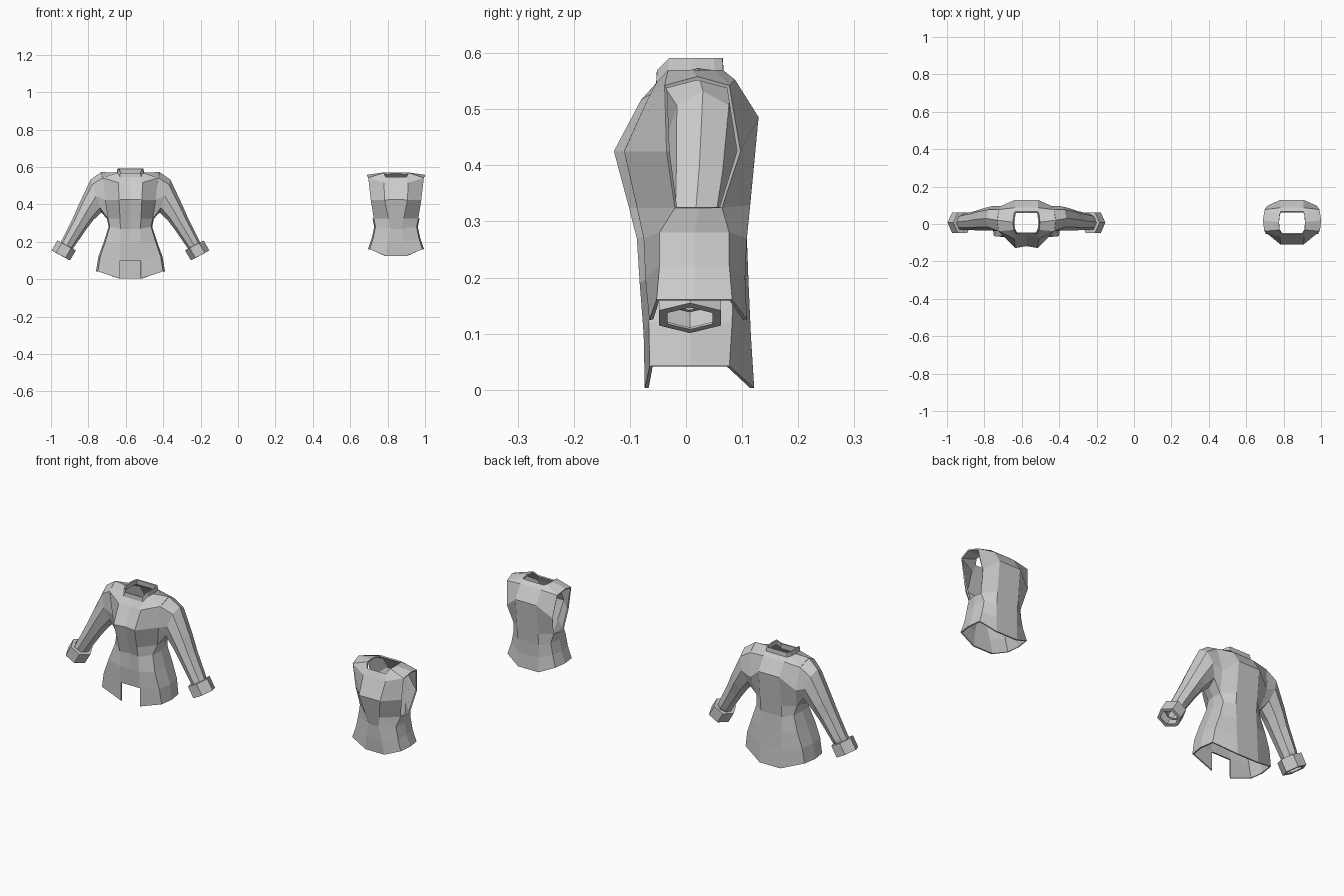
import bpy, bmesh
from math import cos, sin, pi

if "Cube" in bpy.data.objects:
    bpy.data.objects.remove(bpy.data.objects["Cube"])


def make(name, rings, x, closed=False, skip=(), thick=0.007):
    """Skin half-rings of points into a mirrored thin cloth shell centred on x."""
    bm = bmesh.new()
    rows = [[bm.verts.new(p) for p in r] for r in rings]
    n = len(rows[0])
    for i in range(len(rows) - 1):
        for j in range(n if closed else n - 1):
            if (i, j) not in skip:
                k = (j + 1) % n
                bm.faces.new((rows[i][j], rows[i][k], rows[i + 1][k], rows[i + 1][j]))
    bmesh.ops.delete(bm, geom=[v for v in bm.verts if not v.link_faces], context='VERTS')
    bmesh.ops.recalc_face_normals(bm, faces=bm.faces)
    me = bpy.data.meshes.new(name)
    bm.to_mesh(me)
    bm.free()
    ob = bpy.data.objects.new(name, me)
    bpy.context.collection.objects.link(ob)
    ob.location.x = x
    ob.modifiers.new("Mirror", 'MIRROR').merge_threshold = 0.0005
    s = ob.modifiers.new("Thickness", 'SOLIDIFY')
    s.thickness = thick
    s.offset = 0


def level(zf, zs, zb, w, yf, ys, yt, yb, panel=.055, grow=1):
    """Half ring: front z, side z, back z, half width, then y of front, side front, side back, back."""
    yf *= grow
    f, b = .95 * w, .94 * w
    return [(0, yf + .01 * (grow > 1), zf), (panel, yf, zf), (f, ys, zs), (w, (ys + yt) / 2, zs),
            (b, yt, zs), (.06, yb, zb), (0, yb, zb)]


def tube_ring(mx, mz, hx, hz, yc, depth, n):
    """Sleeve section: centre, half vector to the outer edge, y centre and half depth."""
    return [(mx + hx * cos(2 * pi * k / n), yc - depth * sin(2 * pi * k / n),
             mz + hz * cos(2 * pi * k / n)) for k in range(n)]


def shared(grow):
    """Waist, underarm, chest, shoulder and neck, common to both garments."""
    return [level(.27, .28, .27, .113, -.072, -.045, .075, .105, .028 * grow ** 4, grow),
            level(.325, .325, .33, .122, -.084, -.018, .062, .111, .04 * grow ** 2, grow),
            level(.425, .425, .485, .14, -.107, -.032, .094, .126, .06, grow),
            level(.515, .54, .55, .155, -.066, -.036, .075, .085, .064, grow),
            level(.545, .567, .567, .07, -.05, -.03, .05, .064)]


# Sleeveless top: two hem levels, then the shared upper body with open armholes
top = [level(.125, .16, .125, .146, -.062, -.05, .08, .105),
       level(.2, .22, .2, .126, -.069, -.045, .075, .102, .045)] + shared(1)
# Straps stick up and out at the shoulder edge
holes = lambda a: {(a, 2), (a, 3), (a + 1, 2), (a + 1, 3)}
top[5][3] = (.155, .02, .555)
make("sleeveless_top", top, .845, skip=holes(3))

# Jacket body: longer hem with a front slit, the shared upper body and a collar
JX = -.575
body = [level(.003, .042, .003, .181, -.07, -.062, .075, .118),
        level(.1, .12, .1, .168, -.072, -.064, .08, .112),
        level(.19, .2, .19, .139, -.079, -.062, .082, .108)] + shared(1.17)
body[6][3] = (.155, .02, .57)
body.append([(x * .95, y * .97, z + .024) for x, y, z in body[-1]])
make("jacket_body", body, JX, skip={(0, 0)} | holes(4))

# Sleeves start on the armhole loop and run down the arm, narrowing to the wrist
armhole = [body[i][j] for i, j in zip((6, 6, 5, 4, 4, 4, 5, 6), (3, 2, 2, 2, 3, 4, 4, 4))]
path = [(.183, .445, .028, .085), (.236, .36, .036, .04), (.272, .297, .033, .028),
        (.332, .195, .028, .02), (.352, .16, .027, .02)]
sleeve = [armhole] + [tube_ring(*p, .03 - .006 * i, .062 - .007 * i, 8) for i, p in enumerate(path)]
make("jacket_sleeves", sleeve, JX, closed=True)

# Turned-back six-sided cuffs: pinched at both ends, wide in between
cuff = [tube_ring(.342 + .03 * t, .18 - .051 * t, .048 * s, .026 * s, .007, .062 * s, 6)
        for t, s in ((0, .7), (0, 1), (1, 1), (1, .75))]
make("jacket_cuffs", cuff, JX, closed=True, thick=.004)
